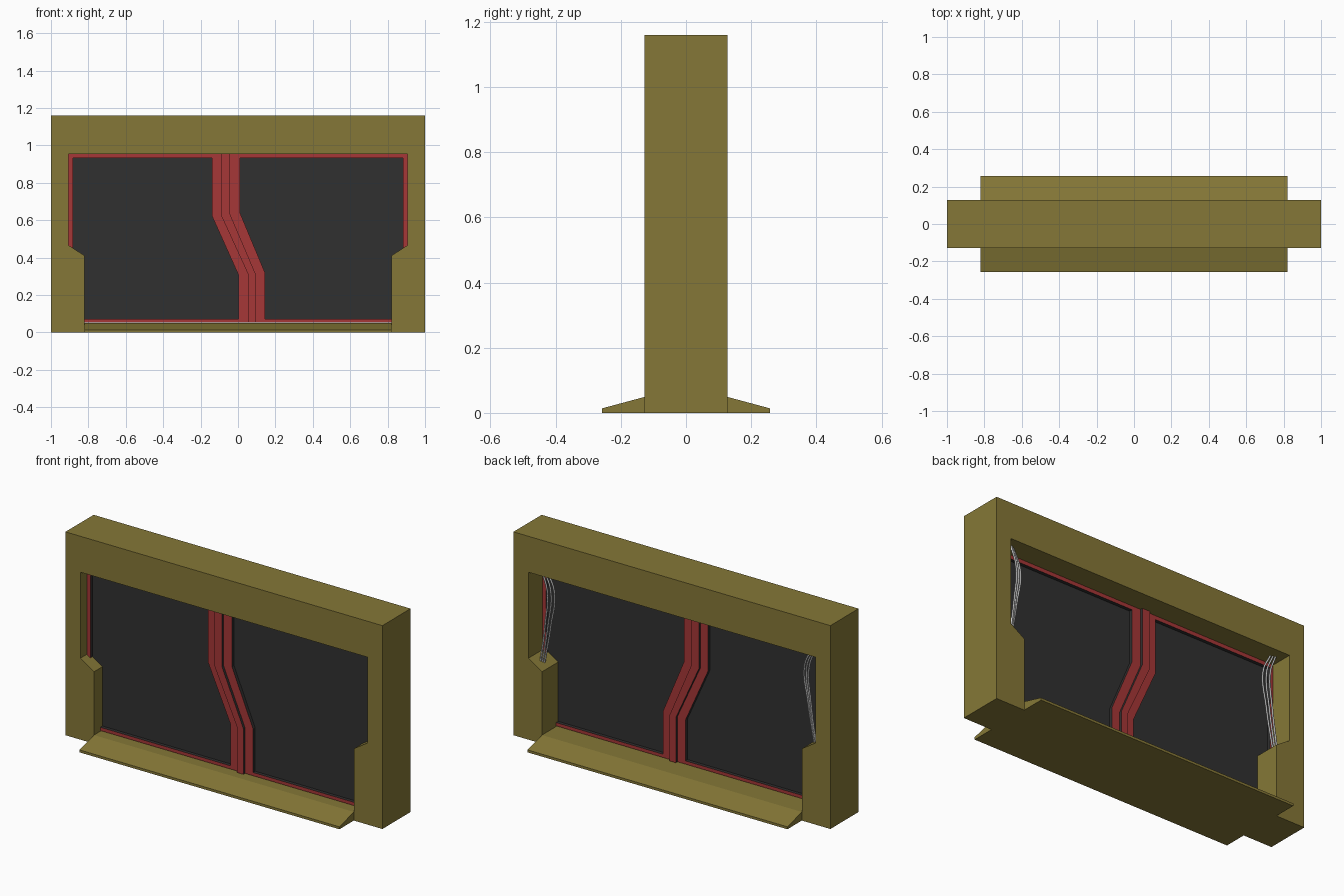
import bpy, bmesh

if "Cube" in bpy.data.objects:
    bpy.data.objects.remove(bpy.data.objects["Cube"])


def material(name, rgb):
    m = bpy.data.materials.new(name)
    m.diffuse_color = (*rgb, 1)
    m.use_nodes = True
    m.node_tree.nodes["Principled BSDF"].inputs["Base Color"].default_value = m.diffuse_color
    return m


OLIVE = material("olive_paint", (0.235, 0.187, 0.038))
RED = material("red_trim", (0.38, 0.038, 0.038))
DARK = material("dark_panel", (0.03, 0.03, 0.03))
WIRE = material("pale_wire", (0.6, 0.6, 0.6))


def prism(name, pts, lo, hi, mat, axis="y", side_mat=None):
    """Extrude a 2D outline from lo to hi along the y axis (xz outline) or x axis (yz outline)."""
    place = (lambda p, d: (p[0], d, p[1])) if axis == "y" else (lambda p, d: (d, p[0], p[1]))
    bm = bmesh.new()
    a = [bm.verts.new(place(p, lo)) for p in pts]
    b = [bm.verts.new(place(p, hi)) for p in pts]
    bm.faces.new(a)
    bm.faces.new(b[::-1])
    n = len(pts)
    for i in range(n):
        j = (i + 1) % n
        f = bm.faces.new((a[i], b[i], b[j], a[j]))
        f.material_index = 1 if side_mat else 0
    bmesh.ops.recalc_face_normals(bm, faces=bm.faces)
    me = bpy.data.meshes.new(name)
    bm.to_mesh(me)
    bm.free()
    me.materials.append(mat)
    if side_mat:
        me.materials.append(side_mat)
    ob = bpy.data.objects.new(name, me)
    bpy.context.collection.objects.link(ob)
    return ob


def rect(x0, x1, z0, z1):
    return [(x0, z0), (x1, z0), (x1, z1), (x0, z1)]


def wire(name, pts, radius):
    cu = bpy.data.curves.new(name, "CURVE")
    cu.dimensions = "3D"
    cu.bevel_depth = radius
    cu.bevel_resolution = 2
    cu.resolution_u = 8
    cu.use_fill_caps = True
    sp = cu.splines.new("BEZIER")
    sp.bezier_points.add(len(pts) - 1)
    for bp, p in zip(sp.bezier_points, pts):
        bp.co = p
        bp.handle_left_type = bp.handle_right_type = "AUTO"
    cu.materials.append(WIRE)
    bpy.context.collection.objects.link(bpy.data.objects.new(name, cu))


# Doorway frame with stepped jambs
half = [(1, 0), (0.82, 0), (0.82, 0.41), (0.905, 0.465), (0.905, 0.955)]
outline = [(1, 1.16)] + half + [(-x, z) for x, z in half[::-1]] + [(-1, 1.16)]
prism("door_frame", outline, -0.127, 0.127, OLIVE)

# Threshold with a ramp on each side
ramp = [(0.257, 0), (0.257, 0.014), (0.127, 0.049)]
prism("threshold", ramp + [(-y, z) for y, z in ramp[::-1]], -0.82, 0.82, OLIVE, axis="x")

# Zigzag seam lines, left to right: outer trim, seal edges, outer trim
Y, BOT, TOP = -0.035, 0.053, 0.955
seams = [[(xt, TOP), (xt, zt), (xb, zb), (xb, BOT)] for xt, zt, xb, zb in
         [(-0.139, 0.622, 0.003, 0.306), (-0.091, 0.627, 0.054, 0.311),
          (-0.042, 0.631, 0.093, 0.315), (0.012, 0.636, 0.144, 0.32)]]
for i, (part, depth) in enumerate([("left_leaf_edge_trim", 0.035), ("centre_seal", 0.05),
                                   ("right_leaf_edge_trim", 0.035)]):
    prism(part, seams[i] + seams[i + 1][::-1], Y - depth, Y + depth, RED, side_mat=DARK)

# Door leaves with red border bars
W, B = 0.905, 0.022
for side, s, seam in (("left", -1, seams[0]), ("right", 1, seams[3])):
    prism(side + "_leaf_panel", seam + [(s * W, BOT), (s * W, TOP)], Y - 0.016, Y + 0.016, DARK)
    for part, r in (("top", rect(s * W, seam[0][0], TOP - B, TOP)),
                    ("bottom", rect(s * W, seam[-1][0], BOT, BOT + B * 0.85)),
                    ("side", rect(s * W, s * (W - B), BOT + B * 0.85, TOP - B))):
        prism(f"{side}_leaf_{part}_trim", r, Y - 0.035, Y + 0.035, RED, side_mat=DARK)

# Loose wires hanging behind the door at both jambs
for side, s in (("left", -1), ("right", 1)):
    for i in (-1, 0, 1):
        path = [(0.85, 0.96, 0.012), (0.808, 0.85, 0.018), (0.825, 0.65, 0.014), (0.86, 0.43, 0.009)]
        wire(f"{side}_wire_{i + 2}", [(s * (x + i * g), 0.065 + 0.006 * i, z) for x, z, g in path], 0.005)
